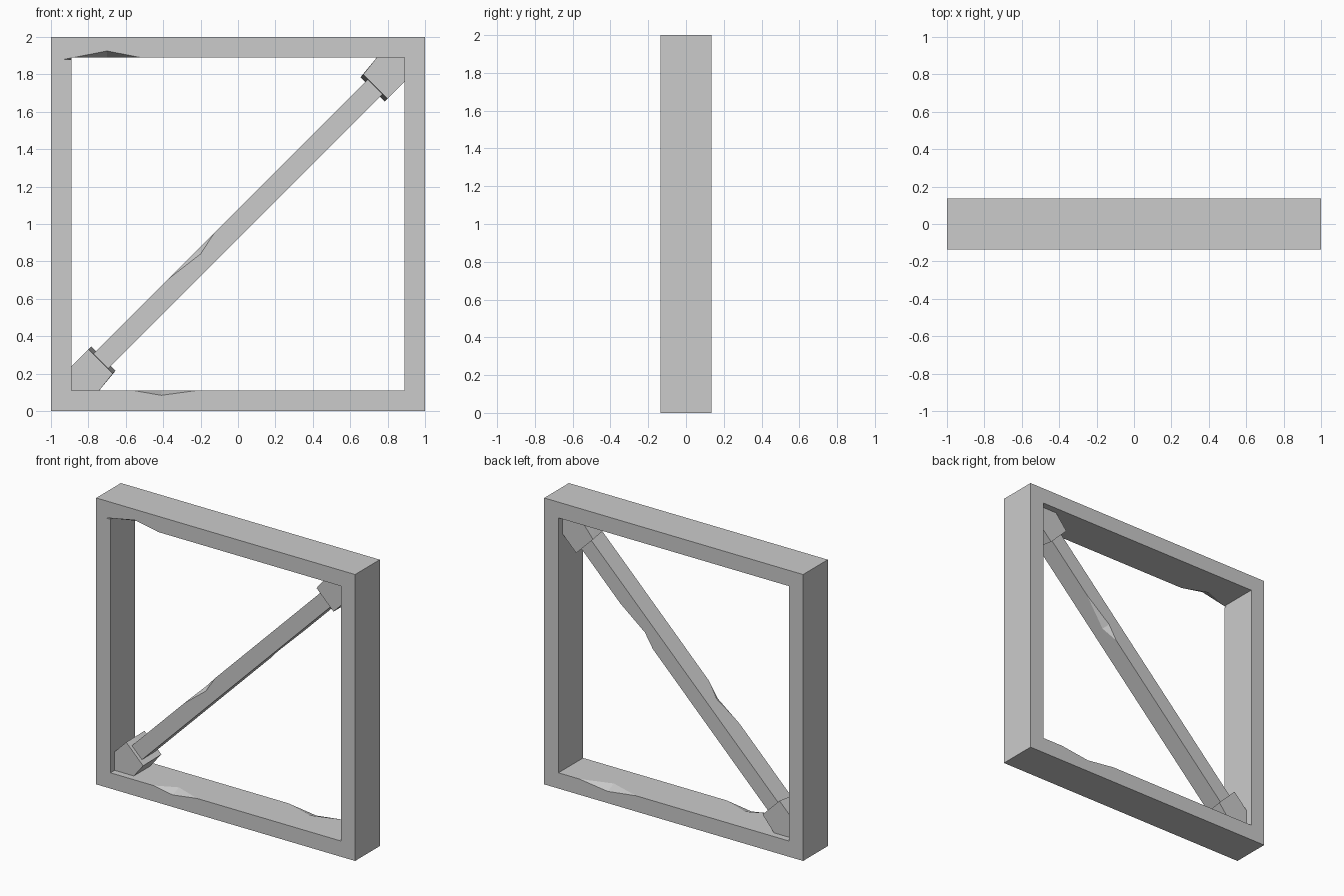
import bpy, bmesh
from itertools import product
from mathutils import Vector

if "Cube" in bpy.data.objects:
    bpy.data.objects.remove(bpy.data.objects["Cube"], do_unlink=True)

HALF_DEPTH = 0.136     # frame half depth
INNER = 0.89           # half width of the opening
BEAM = 0.055           # half height of the brace
BEAM_DEPTH = 0.068     # half depth of the brace
PLATE = 0.09           # half depth of the corner sockets
ROOT2 = 2 ** 0.5

grey = bpy.data.materials.new("plain_grey")
grey.use_nodes = True
grey.diffuse_color = (0.6, 0.6, 0.6, 1)
grey.node_tree.nodes["Principled BSDF"].inputs["Base Color"].default_value = grey.diffuse_color


def hull(name, points):
    """Convex solid around the given points."""
    bm = bmesh.new()
    for p in points:
        bm.verts.new(p)
    bmesh.ops.convex_hull(bm, input=bm.verts)
    bmesh.ops.dissolve_limit(bm, angle_limit=0.01, verts=bm.verts, edges=bm.edges)
    bmesh.ops.recalc_face_normals(bm, faces=bm.faces)
    mesh = bpy.data.meshes.new(name)
    bm.to_mesh(mesh)
    bm.free()
    mesh.materials.append(grey)
    obj = bpy.data.objects.new(name, mesh)
    bpy.context.collection.objects.link(obj)
    return obj


def box(name, x, y, z, centre=Vector((0, 0, 1))):
    return hull(name, [centre + Vector(p) for p in product((-x, x), (-y, y), (-z, z))])


def cut(obj, cutter):
    """Subtract the cutter and discard it."""
    mod = obj.modifiers.new("cut", 'BOOLEAN')
    mod.operation = 'DIFFERENCE'
    mod.solver = 'EXACT'
    mod.object = cutter
    bpy.context.view_layer.objects.active = obj
    bpy.ops.object.modifier_apply(modifier=mod.name)
    bpy.data.objects.remove(cutter, do_unlink=True)


def chip(obj, start, apex, end, face_drop, inset):
    """Knock a wedge out of an edge, from start to end, deepest at apex."""
    start, apex, end = Vector(start), Vector(apex), Vector(end)
    a, b = apex + Vector(face_drop), apex + Vector(inset)
    mid = (a + b) / 2
    spread = (a - b) * 0.5
    cutter = hull("chip_cutter", [a + spread, b - spread,
                                  start + (start - mid) * 0.5, end + (end - mid) * 0.5])
    cutter.hide_render = True
    cut(obj, cutter)


# Square frame with three chipped inner edges
frame = box("square_frame", 1, HALF_DEPTH, 1)
cut(frame, box("opening_cutter", INNER, 1, INNER))
for xs, side, z, drop in (((-0.88, -0.70, -0.52), -1, 2 - 0.11, 0.035),
                          ((-0.56, -0.41, -0.22), -1, 0.11, -0.026),
                          ((0.29, 0.51, 0.73), 1, 0.11, -0.028)):
    edge = [(x, side * HALF_DEPTH, z) for x in xs]
    chip(frame, *edge, (0, 0, drop), (0, -side * 0.07, 0))

# Diagonal brace, with one chip on the upper front and one on the lower back edge
along = Vector((1, 0, 1)) / ROOT2
across = Vector((-1, 0, 1)) / ROOT2
out = Vector((0, 1, 0))
middle = Vector((0, 0, 1))
brace = hull("diagonal_brace", [middle + along * s * 1.15 + across * t * BEAM + out * u * BEAM_DEPTH
                                for s, t, u in product((-1, 1), repeat=3)])
for xs, up, side in (((-0.33, -0.18, -0.09), 1, -1), ((0.17, 0.25, 0.42), -1, 1)):
    edge = [middle + along * x * ROOT2 + across * up * BEAM + out * side * BEAM_DEPTH for x in xs]
    chip(brace, *edge, across * -up * 0.027, out * -side * 0.045)

# Corner sockets holding both ends of the brace, with slightly slanted mouths
wall = [(-0.9, 0.10), (-0.9, 0.23), (-0.75, 0.10)]
corner = [(-0.89, 0.24), (-0.76, 0.11)]
mouth = [(-0.80, 0.33), (-0.67, 0.20)]
for name, sign in (("lower_socket", 1), ("upper_socket", -1)):
    points = []
    for y, slant in ((-PLATE, 0), (PLATE, 0.015)):
        profile = wall + corner + [(x + slant, z + slant) for x, z in mouth]
        points += [(sign * x, y, 1 + sign * (z - 1)) for x, z in profile]
    hull(name, points)
